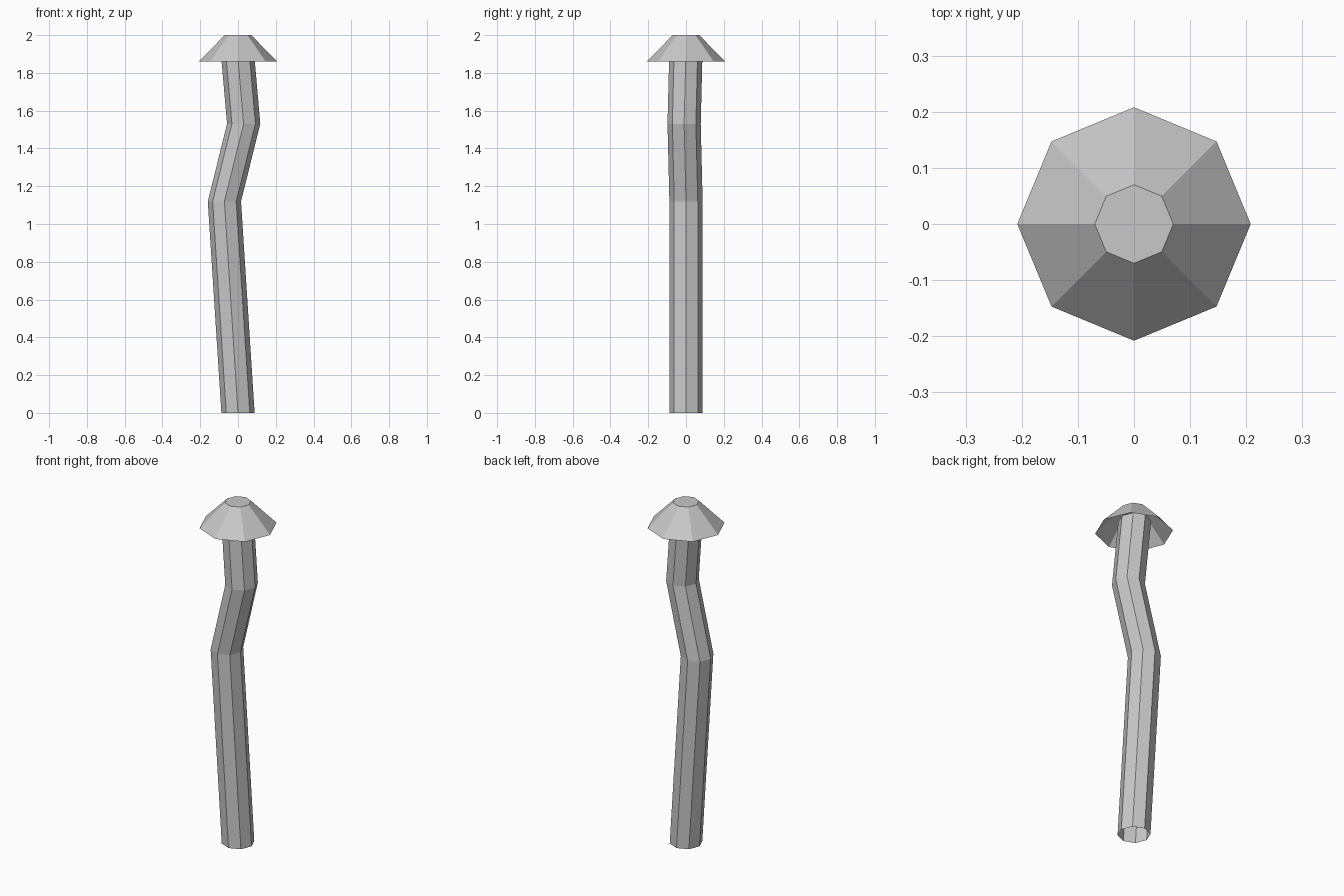
import bpy
import bmesh
from math import cos, sin, pi

SIDES = 8

cube = bpy.data.objects.get("Cube")
if cube:
    bpy.data.objects.remove(cube, do_unlink=True)

grey = bpy.data.materials.new("plain grey")
grey.use_nodes = True
colour = (0.58, 0.58, 0.58, 1)
grey.diffuse_color = colour
grey.node_tree.nodes["Principled BSDF"].inputs["Base Color"].default_value = colour


def loft(name, rings, close_top=False):
    """Join level octagons, each given as (x, y, z, radius), from bottom to top."""
    bm = bmesh.new()
    loops = []
    for x, y, z, r in rings:
        angles = [2 * pi * i / SIDES for i in range(SIDES)]
        loops.append([bm.verts.new((x + r * cos(a), y + r * sin(a), z)) for a in angles])
    for low, high in zip(loops, loops[1:]):
        for i in range(SIDES):
            j = (i + 1) % SIDES
            bm.faces.new((low[i], low[j], high[j], high[i]))
    if close_top:
        bm.faces.new(loops[-1])
    mesh = bpy.data.meshes.new(name)
    bm.to_mesh(mesh)
    bm.free()
    mesh.materials.append(grey)
    obj = bpy.data.objects.new(name, mesh)
    bpy.context.collection.objects.link(obj)
    return obj


# Crooked open tube, ending inside the cap
R = 0.088
loft("bent_pipe", [(0, 0, 0, R), (-0.072, 0, 1.12, R),
                   (0.03, -0.01, 1.53, R), (-0.005, 0, 1.93, R)])

# Hollow cap with a flat top
loft("rain_cap", [(0, 0, 1.86, 0.208), (0, 0, 2.0, 0.07)], close_top=True)
